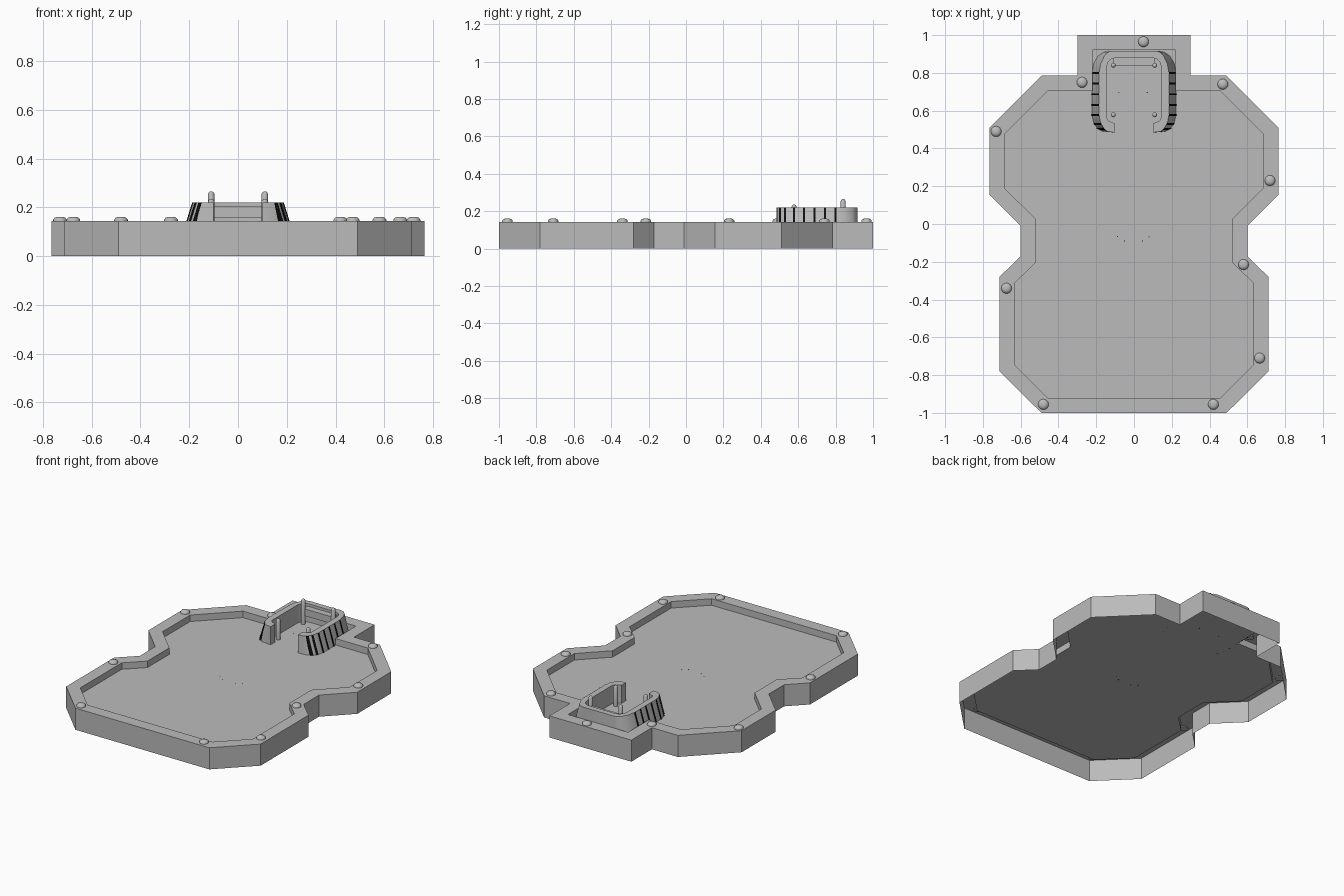
import bpy, bmesh, math

if "Cube" in bpy.data.objects:
    bpy.data.objects.remove(bpy.data.objects["Cube"])

def material(name, c):
    m = bpy.data.materials.new(name)
    m.diffuse_color = (c, c, c, 1)
    m.use_nodes = True
    m.node_tree.nodes["Principled BSDF"].inputs["Base Color"].default_value = m.diffuse_color
    return m

GREY = material("plain_grey", 0.5)
BLACK = material("slot_black", 0.004)
TOP, FLOOR, COLLAR_TOP = 0.143, 0.10, 0.22

def finish(name, bm, mat, smooth=False):
    me = bpy.data.meshes.new(name)
    bm.to_mesh(me)
    bm.free()
    ob = bpy.data.objects.new(name, me)
    bpy.context.collection.objects.link(ob)
    me.materials.append(mat)
    if smooth:
        bpy.ops.object.select_all(action='DESELECT')
        ob.select_set(True)
        bpy.context.view_layer.objects.active = ob
        bpy.ops.object.shade_smooth_by_angle(angle=math.radians(40))
    return ob

def loft(bm, loops, cap_start=True, cap_end=True):
    """Join matching closed loops of 3D points with quads."""
    rings = [[bm.verts.new(p) for p in lp] for lp in loops]
    n = len(rings[0])
    for a, b in zip(rings, rings[1:]):
        for i in range(n):
            j = (i + 1) % n
            bm.faces.new((a[i], a[j], b[j], b[i]))
    if cap_start:
        bm.faces.new(rings[0][::-1])
    if cap_end:
        bm.faces.new(rings[-1])

def level(pts, z):
    return [(x, y, z) for x, y in pts]

def ring(x, y, z, r, n=16):
    return [(x + r * math.cos(2 * math.pi * i / n), y + r * math.sin(2 * math.pi * i / n), z)
            for i in range(n)]

def mirrored(half):
    return half + [(-x, y) for x, y in reversed(half)]

# Base tray: open underneath, raised rim, recessed floor
outer = mirrored([(.49, -1), (.712, -.78), (.712, -.28), (.6, -.17), (.6, -.01),
                  (.765, .155), (.765, .51), (.49, .785), (.3, .785), (.3, 1)])
inner = mirrored([(.457, -.92), (.632, -.747), (.632, -.313), (.52, -.205), (.52, .025),
                  (.685, .19), (.685, .477), (.457, .705), (.22, .705), (.22, .92)])
bm = bmesh.new()
loft(bm, [level(outer, 0), level(outer, TOP), level(inner, TOP), level(inner, FLOOR)],
     cap_start=False)
finish("base_tray", bm, GREY)

# Rim screws, domed
for i, (x, y) in enumerate([(.05, .965), (.47, .74), (-.275, .75), (-.73, .49), (.72, .23),
                            (.58, -.215), (-.675, -.34), (.665, -.71), (-.48, -.955),
                            (.42, -.955)]):
    bm = bmesh.new()
    loft(bm, [ring(x, y, TOP - .005, .028), ring(x, y, TOP + .006, .028),
              ring(x, y, TOP + .014, .022), ring(x, y, TOP + .018, .011)])
    finish(f"rim_screw_{i + 1}", bm, GREY, True)

# Horseshoe collar: sides lean inward, open toward the front
def lean(x):
    return x - math.copysign(.037 * min(1, max(0, (abs(x) - .1) / .1)), x)

outside = [(.1, .484), (.165, .49), (.195, .507), (.215, .54), (.222, .58), (.222, .80),
           (.213, .85), (.19, .89), (.16, .91), (.125, .917)]
inside = [(.1, .88), (.122, .872), (.138, .855), (.145, .83), (.145, .565), (.137, .548),
          (.1, .53)]
right_in = inside[::-1]
profile = outside + [(-x, y) for x, y in outside[::-1]] + \
    [(-x, y) for x, y in right_in] + inside
top = [(lean(x), y) for x, y in outside]
top_profile = top + [(-x, y) for x, y in top[::-1]] + \
    [(-x, y) for x, y in right_in] + inside
bm = bmesh.new()
loft(bm, [level(profile, FLOOR), level(top_profile, COLLAR_TOP)])
finish("collar", bm, GREY, True)

# Dark slots across the collar sides
def side_x(y):
    for (x0, y0), (x1, y1) in zip(outside, outside[1:]):
        if y0 <= y <= y1:
            return x0 + (x1 - x0) * (y - y0) / (y1 - y0)

bm = bmesh.new()
for y in (.502, .53, .577, .63, .687, .743, .80):
    for s in (1, -1):
        loops = []
        for z, f in ((FLOOR, lambda v: v), (COLLAR_TOP - .001, lean)):
            a, b = f(side_x(y - .005)), f(side_x(y + .005))
            pts = [(a - .006, y - .005), (a + .003, y - .005),
                   (b + .003, y + .005), (b - .006, y + .005)]
            loops.append(level([(s * px, py) for px, py in pts][::s], z))
        loft(bm, loops)
finish("collar_slots", bm, BLACK)

# Ledge on the inside of the back wall
bm = bmesh.new()
ledge = [(-.11, .838), (.11, .838), (.11, .885), (-.11, .885)]
loft(bm, [level(ledge, .157), level(ledge, .203)])
finish("back_ledge", bm, GREY)

# Four round-topped pins inside the collar
for name, y, h in (("back", .84, .265), ("front", .578, .235)):
    for side, x in (("left", -.11), ("right", .11)):
        bm = bmesh.new()
        loft(bm, [ring(x, y, FLOOR, .013), ring(x, y, h - .01, .013),
                  ring(x, y, h - .003, .009), ring(x, y, h, .004)])
        finish(f"{name}_{side}_pin", bm, GREY, True)

# Tiny pin holes in the floor
bm = bmesh.new()
for x, y in ((-.08, .695), (.07, .695), (-.087, -.065), (-.05, -.09), (.045, -.09), (.08, -.068)):
    loft(bm, [ring(x, y, FLOOR - .001, .003, 6), ring(x, y, FLOOR + .001, .003, 6)])
finish("floor_pin_holes", bm, BLACK)
